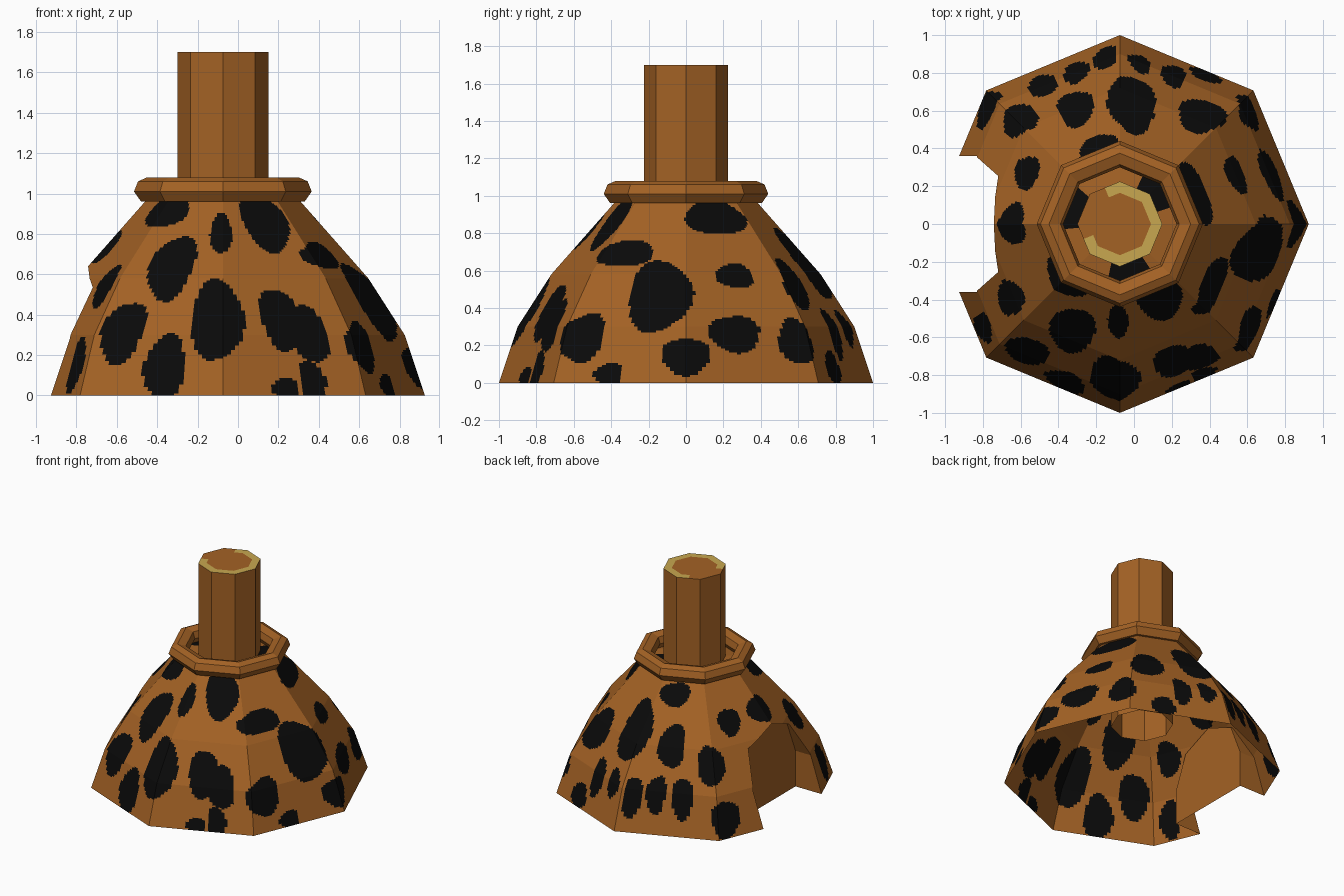
import bpy, bmesh, math
from mathutils import Vector

if "Cube" in bpy.data.objects:
    bpy.data.objects.remove(bpy.data.objects["Cube"])

CX = -0.075          # axis of the octagonal body
SIDES = 8


def material(name, rgb):
    m = bpy.data.materials.new(name)
    m.diffuse_color = (*rgb, 1)
    m.use_nodes = True
    m.node_tree.nodes["Principled BSDF"].inputs["Base Color"].default_value = m.diffuse_color
    return m


BROWN = material("clay brown", (0.37, 0.122, 0.018))
BLACK = material("spot black", (0.003, 0.003, 0.003))
YELLOW = material("pale yellow", (0.58, 0.39, 0.08))


def finish(bm, name, mats):
    me = bpy.data.meshes.new(name)
    bm.to_mesh(me)
    bm.free()
    for m in mats:
        me.materials.append(m)
    ob = bpy.data.objects.new(name, me)
    bpy.context.collection.objects.link(ob)
    return ob


def lathe(bm, profile, sub=1, closed=False):
    """Sweep an (r, z) profile round an octagon, each side split into sub parts."""
    rings = []
    for r, z in profile:
        ring = []
        for k in range(SIDES):
            a, b = (Vector((math.cos(t), math.sin(t), 0)) for t in
                    (k * math.tau / SIDES, (k + 1) * math.tau / SIDES))
            for s in range(sub):
                p = a.lerp(b, s / sub) * r
                ring.append(bm.verts.new((p.x + CX, p.y, z)))
        rings.append(ring)
    pairs = list(zip(rings, rings[1:]))
    if closed:
        pairs.append((rings[-1], rings[0]))
    n = SIDES * sub
    for lo, hi in pairs:
        for i in range(n):
            j = (i + 1) % n
            bm.faces.new((lo[i], lo[j], hi[j], hi[i]))
    return rings


# ---- spotted dome: thin octagonal shell, finely split so spots follow faces
PROFILE = [(1, 0), (0.9, 0.3), (0.72, 0.58), (0.385, 0.96), (0.2, 0.985)]
STEPS = [28, 28, 40, 4]
fine = [PROFILE[0]]
for (r0, z0), (r1, z1), n in zip(PROFILE, PROFILE[1:], STEPS):
    fine += [(r0 + (r1 - r0) * i / n, z0 + (z1 - z0) * i / n) for i in range(1, n + 1)]
bm = bmesh.new()
lathe(bm, fine, 32)

# cut the arched doorway on the -x side
half = [(0.36, 0), (0.36, 0.28), (0.254, 0.535), (0, 0.64)]
arch = half + [(-y, z) for y, z in reversed(half[:-1])]
planes = []
for (y0, z0), (y1, z1) in zip(arch, arch[1:]):
    planes.append((Vector((0, y0, z0)), Vector((0, z1 - z0, y0 - y1)).normalized()))
for co, no in planes:
    faces = [f for f in bm.faces if f.calc_center_median().x < -0.55
             and abs(f.calc_center_median().y) < 0.45]
    geom = faces + list({e for f in faces for e in f.edges}) + list({v for f in faces for v in f.verts})
    bmesh.ops.bisect_plane(bm, geom=geom, dist=1e-5, plane_co=co, plane_no=no)


def in_door(f):
    c = f.calc_center_median()
    return c.x < -0.55 and all((c - co).dot(no) < 0 for co, no in planes)


bmesh.ops.delete(bm, geom=[f for f in bm.faces if in_door(f)], context='FACES')

# spots: azimuth in degrees, height, half width, half height
SPOTS = [
    (-114, .63, .12, .16), (-92, .37, .13, .20), (-126, .31, .11, .155), (-109, .14, .11, .16),
    (-69, .38, .10, .155), (-62, .85, .12, .14), (-91, .80, .055, .10), (-135, .91, .14, .08),
    (-59, .30, .10, .14), (-39, .24, .13, .13), (-70, .03, .07, .06), (-61, .07, .07, .10),
    (-27, .05, .08, .06), (-143, .15, .08, .14), (-146, .54, .09, .11), (180, .73, .11, .08),
    (22, .88, .18, .09), (-34, .69, .17, .07), (23, .57, .11, .065), (-11, .46, .18, .19),
    (18, .26, .15, .10), (0, .14, .13, .10), (41, .22, .10, .12), (84, .63, .13, .19),
    (111, .58, .10, .13), (106, .88, .11, .07), (53, .52, .12, .14), (83, .29, .06, .10),
    (95, .24, .07, .14), (70, .26, .07, .14), (106, .27, .07, .13), (119, .26, .08, .14),
    (134, .48, .10, .12), (139, .13, .11, .13), (151, .71, .09, .08), (60, .08, .09, .09)]


def spotted(c):
    x, y = c.x - CX, c.y
    az, r = math.atan2(y, x), math.hypot(x, y)
    if c.z > 0.962:
        return math.sin(3 * az - 0.6) > 0.35
    for a, z, w, h in SPOTS:
        d = (az - math.radians(a) + math.pi) % math.tau - math.pi
        u, v = d * r / w, (c.z - z) / h
        wob = 1 + 0.07 * math.sin(3 * math.atan2(v, u) + a)
        if u * u + v * v < wob * wob:
            return True
    return False


for f in bm.faces:
    f.material_index = int(spotted(f.calc_center_median()))

# doorway lining: run the cut edge straight back to the rear panel
BACK = -0.70
rim = [e for e in bm.edges if e.is_boundary and all(v.co.x < -0.55 for v in e.verts)
       and max(v.co.z for v in e.verts) > 1e-4]
rim = [e for e in rim if all(abs(v.co.y) < 0.361 for v in e.verts)]
ret = bmesh.ops.extrude_edge_only(bm, edges=rim)
for g in ret['geom']:
    if isinstance(g, bmesh.types.BMVert):
        g.co.x = BACK
    elif isinstance(g, bmesh.types.BMFace):
        g.material_index = 0
finish(bm, "spotted_dome", [BROWN, BLACK])

# ---- doorway rear panel
bm = bmesh.new()
bm.faces.new([bm.verts.new((BACK, y, z)) for y, z in arch])
finish(bm, "doorway_back", [BROWN])

# ---- collar ring round the top of the dome
bm = bmesh.new()
lathe(bm, [(0.405, 0.96), (0.44, 1.01), (0.42, 1.06), (0.375, 1.08),
           (0.315, 1.06), (0.30, 1.01), (0.33, 0.96)], closed=True)
bmesh.ops.recalc_face_normals(bm, faces=bm.faces)
finish(bm, "collar", [BROWN])

# ---- chimney: octagonal tube, open below, capped above with a broken pale rim
bm = bmesh.new()
rings = lathe(bm, [(0.225, 0.43), (0.225, 1.7), (0.165, 1.7)], sub=2)
bm.faces.new(rings[-1])
for f in bm.faces:
    c = f.calc_center_median()
    if c.z > 1.69 and math.hypot(c.x - CX, c.y) > 0.1:
        az = math.degrees(math.atan2(c.y, c.x - CX)) % 360
        f.material_index = 0 if 112 < az < 146 or 168 < az < 210 else 1
finish(bm, "chimney", [BROWN, YELLOW])
